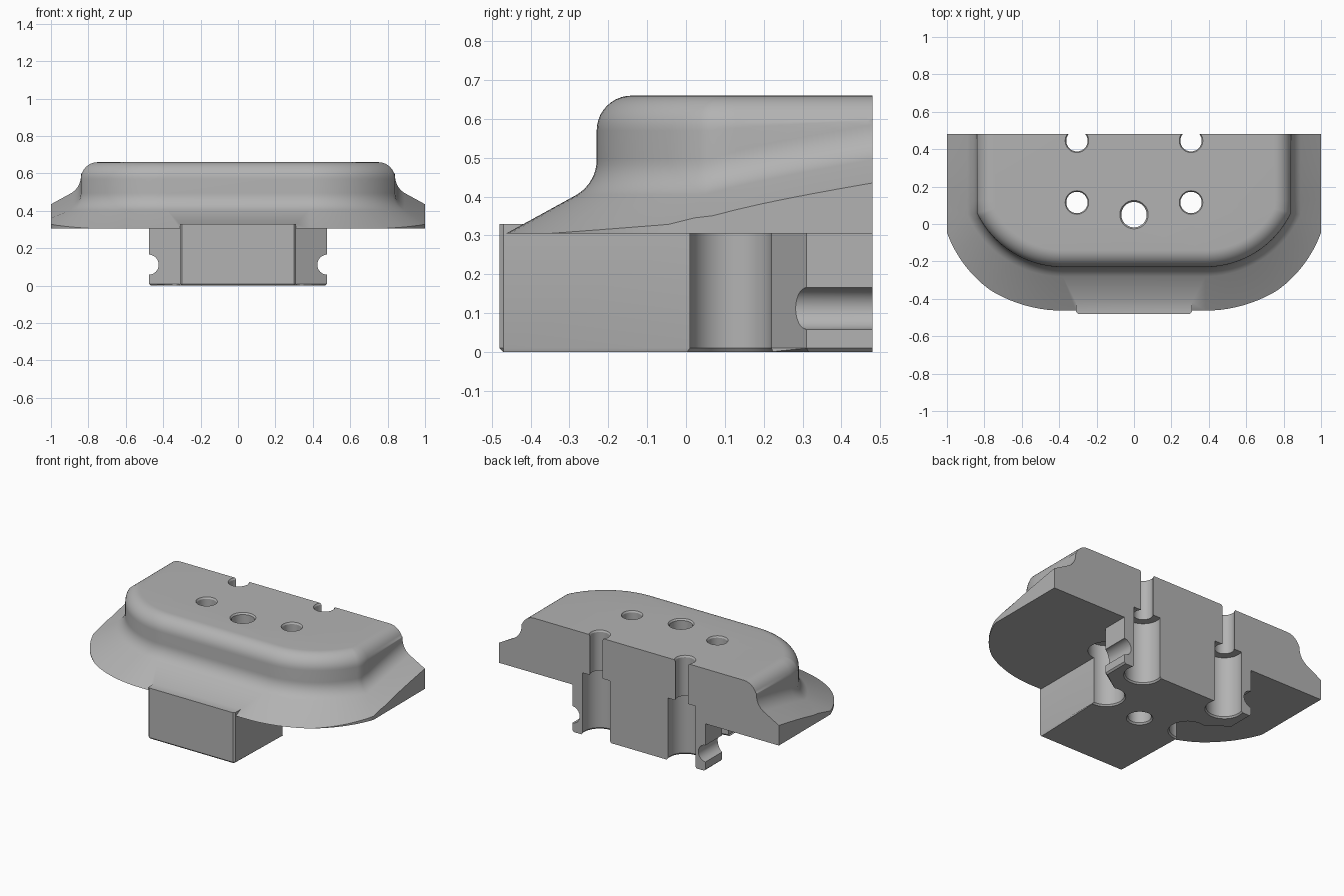
import bpy, bmesh, math
from mathutils import Vector

cube = bpy.data.objects.get("Cube")
if cube:
    bpy.data.objects.remove(cube)

grey = bpy.data.materials.new("plain_grey")
grey.use_nodes = True
colour = (0.45, 0.45, 0.45, 1)
grey.diffuse_color = colour
grey.node_tree.nodes["Principled BSDF"].inputs["Base Color"].default_value = colour


def make(name, bm):
    bmesh.ops.recalc_face_normals(bm, faces=bm.faces)
    mesh = bpy.data.meshes.new(name)
    bm.to_mesh(mesh)
    bm.free()
    mesh.materials.append(grey)
    ob = bpy.data.objects.new(name, mesh)
    bpy.context.collection.objects.link(ob)
    return ob


def loft(rings):
    """Closed solid through rings of equal length."""
    bm = bmesh.new()
    rows = [[bm.verts.new(p) for p in ring] for ring in rings]
    n = len(rows[0])
    for a, b in zip(rows, rows[1:]):
        for i in range(n):
            j = (i + 1) % n
            bm.faces.new((a[i], a[j], b[j], b[i]))
    bm.faces.new(rows[0])
    bm.faces.new(rows[-1])
    return bm


def prism(outline, z0, z1):
    return loft([[(x, y, z) for x, y in outline] for z in (z0, z1)])


def lathe(name, x, y, profile, n=48):
    angles = [math.tau * i / n for i in range(n)]
    return make(name, loft([[(x + r * math.cos(a), y + r * math.sin(a), z)
                             for a in angles] for r, z in profile]))


def mirrored(half):
    return half + [(-x, y) for x, y in reversed(half)]


def combine(ob, other, operation):
    mod = ob.modifiers.new("combine", 'BOOLEAN')
    mod.operation, mod.object, mod.solver = operation, other, 'EXACT'
    bpy.context.view_layer.objects.active = ob
    bpy.ops.object.modifier_apply(modifier=mod.name)
    bpy.data.objects.remove(other)


def arc(cx, cy, r, a0, a1, n):
    return [(cx + r * math.cos(a0 + (a1 - a0) * i / n),
             cy + r * math.sin(a0 + (a1 - a0) * i / n)) for i in range(n + 1)]


# Raised wall outline: straight sides, creased corner, round front shoulders
BACK, CORNER = 0.6, 0.06
side = [(0.84, BACK + (CORNER - BACK) * i / 8) for i in range(8)]
shoulder = arc(0.38, 0.28, 0.51, math.atan2(-0.22, 0.46), -math.pi / 2, 20)
wall = mirrored(side + shoulder)


def normal(i):
    def edge(a, b):
        d = (Vector(b) - Vector(a)).normalized()
        return Vector((-d.y, d.x))
    if i in (0, len(wall) - 1):
        return Vector((1 if i == 0 else -1, 0))
    n1, n2 = edge(wall[i - 1], wall[i]), edge(wall[i], wall[i + 1])
    m = (n1 + n2) / (1 + n1.dot(n2))
    return m if m.dot(Vector(wall[i]) - Vector((0, 0.3))) > 0 else -m


def ring(d, z):
    """Offset the wall outline; the skirt climbs towards the back."""
    pts = []
    for i, (x, y) in enumerate(wall):
        n = normal(i)
        t = max(0, (y - CORNER) / 0.42)
        lift = 0.09 * t ** 0.8 * min(1, max(0, (0.6 - z) / 0.1))
        pts.append((x + n.x * d, y + n.y * d, z + lift))
    return pts


# Cap: sloped skirt, concave fillet, wall and rounded top edge
fillet = arc(0.105, 0.495, 0.105, math.radians(239), math.pi, 8)
round_top = arc(-0.09, 0.57, 0.09, 0, math.pi / 2, 10)
profile = [(0.45, 0.186)] + fillet + round_top
rings = [[(x, y, 0.05) for x, y, z in ring(0.45, 0.186)]]
rings += [ring(d, z) for d, z in profile]
body = make("mounting_block", loft(rings))

# Trim the cap to its outer outline
rim = arc(0.38, 0.18, 0.66, math.asin(-0.227 / 0.66), -math.pi / 2, 24)
combine(body, make("rim_trim", prism(mirrored([(1, 0.48), (1, 0.0)] + rim), 0.305, 0.8)),
        'INTERSECT')

# Stem with two flared ears at the back and a chamfered foot
half = [(0.475, 0.48), (0.475, 0.31), (0.31, 0.22), (0.31, -0.48)]
bm = prism(mirrored(half), 0, 0.33)
edges = []
for e in bm.edges:
    a, b = (v.co for v in e.verts)
    foot = a.z < 0.01 and b.z < 0.01 and not (a.y > 0.47 and b.y > 0.47)
    front = a.y < -0.47 and b.y < -0.47 and abs(a.z - b.z) > 0.1
    if foot or front:
        edges.append(e)
bmesh.ops.bevel(bm, geom=edges, offset=0.01, segments=1, affect='EDGES')
stem = make("stem", bm)

# Rounded grooves along the outer faces of the ears
for s in (1, -1):
    circle = arc(s * 0.478, 0.112, 0.054, 0, math.tau * 31 / 32, 31)
    groove = loft([[(x, y, z) for x, z in circle] for y in (0.2, 0.6)])
    combine(stem, make("groove", groove), 'DIFFERENCE')
combine(body, stem, 'UNION')

# Stepped bolt holes, the rear pair open to the back face
bolt = [(0.12, -0.01), (0.105, 0.01), (0.105, 0.4), (0.057, 0.4), (0.057, 0.65), (0.069, 0.67)]
for s in (1, -1):
    for y in (0.115, 0.445):
        combine(body, lathe("bolt_hole", s * 0.305, y, bolt), 'DIFFERENCE')

# Plain centre hole
centre = [(0.085, -0.01), (0.068, 0.01), (0.068, 0.65), (0.084, 0.67)]
combine(body, lathe("centre_hole", 0, 0.05, centre), 'DIFFERENCE')

bpy.ops.object.select_all(action='DESELECT')
body.select_set(True)
bpy.context.view_layer.objects.active = body
bpy.ops.object.shade_smooth_by_angle(angle=math.radians(30))
